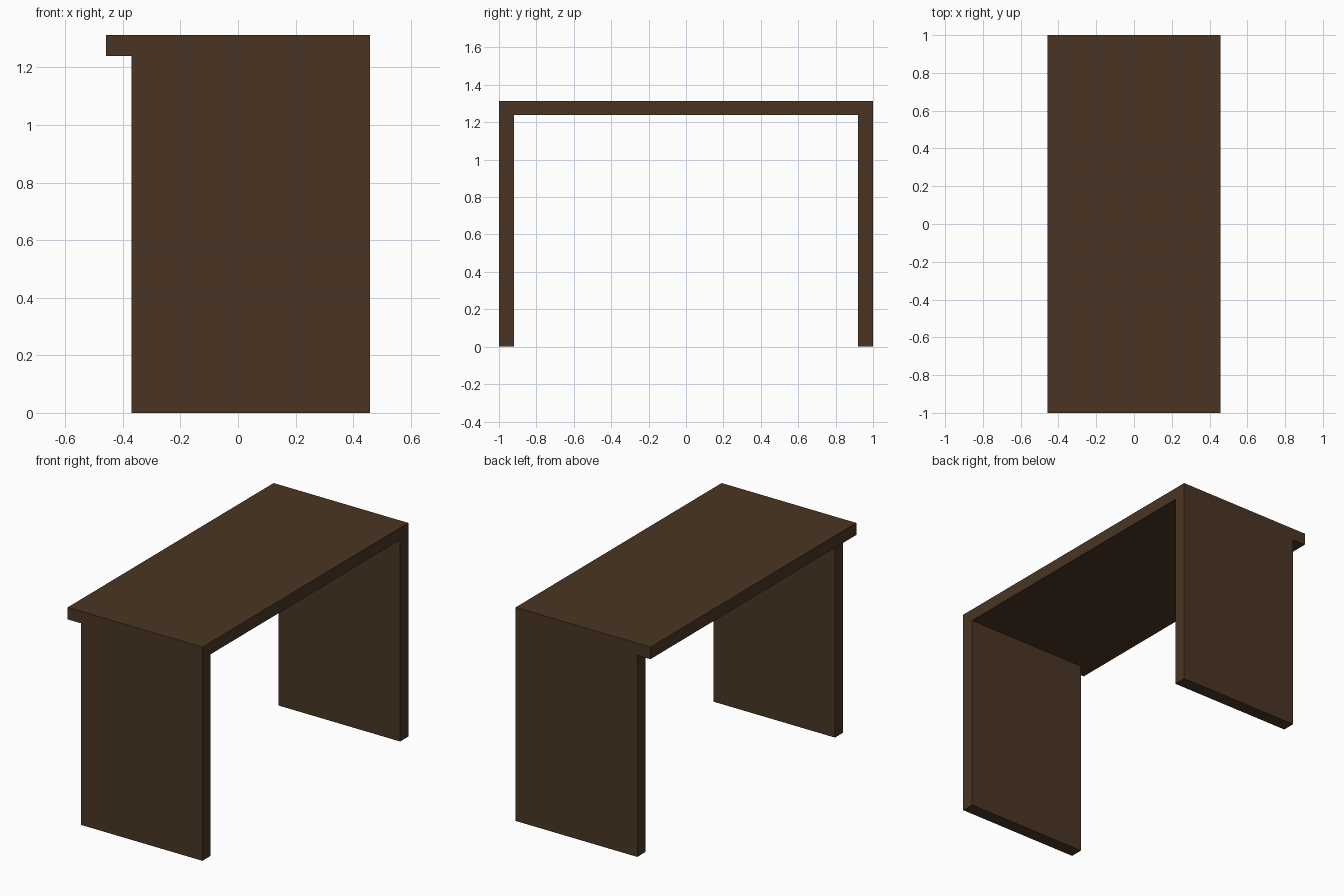
import bpy

if "Cube" in bpy.data.objects:
    bpy.data.objects.remove(bpy.data.objects["Cube"])

# Single dark wood colour
wood = bpy.data.materials.new("dark brown wood")
wood.diffuse_color = (0.068, 0.036, 0.017, 1.0)
wood.use_nodes = True
wood.node_tree.nodes["Principled BSDF"].inputs["Base Color"].default_value = wood.diffuse_color


def board(name, x, y, z):
    """Box-shaped board spanning the given (min, max) ranges."""
    bpy.ops.mesh.primitive_cube_add(
        size=1, location=[(a + b) / 2 for a, b in (x, y, z)])
    ob = bpy.context.object
    ob.name = name
    ob.scale = [b - a for a, b in (x, y, z)]
    bpy.ops.object.transform_apply(location=False, rotation=False, scale=True)
    ob.data.materials.append(wood)
    return ob


HALF_X, BACKSET, UNDER, TOP, THICK = 0.458, -0.369, 1.239, 1.313, 0.08

# Desk top, overhanging the legs on the -x side
board("desk_top", (-HALF_X, HALF_X), (-1, 1), (UNDER, TOP))

# Panel legs at both ends, flush with the top on the +x side
board("front_panel_leg", (BACKSET, HALF_X), (-1, -1 + THICK), (0, UNDER))
board("back_panel_leg", (BACKSET, HALF_X), (1 - THICK, 1), (0, UNDER))
